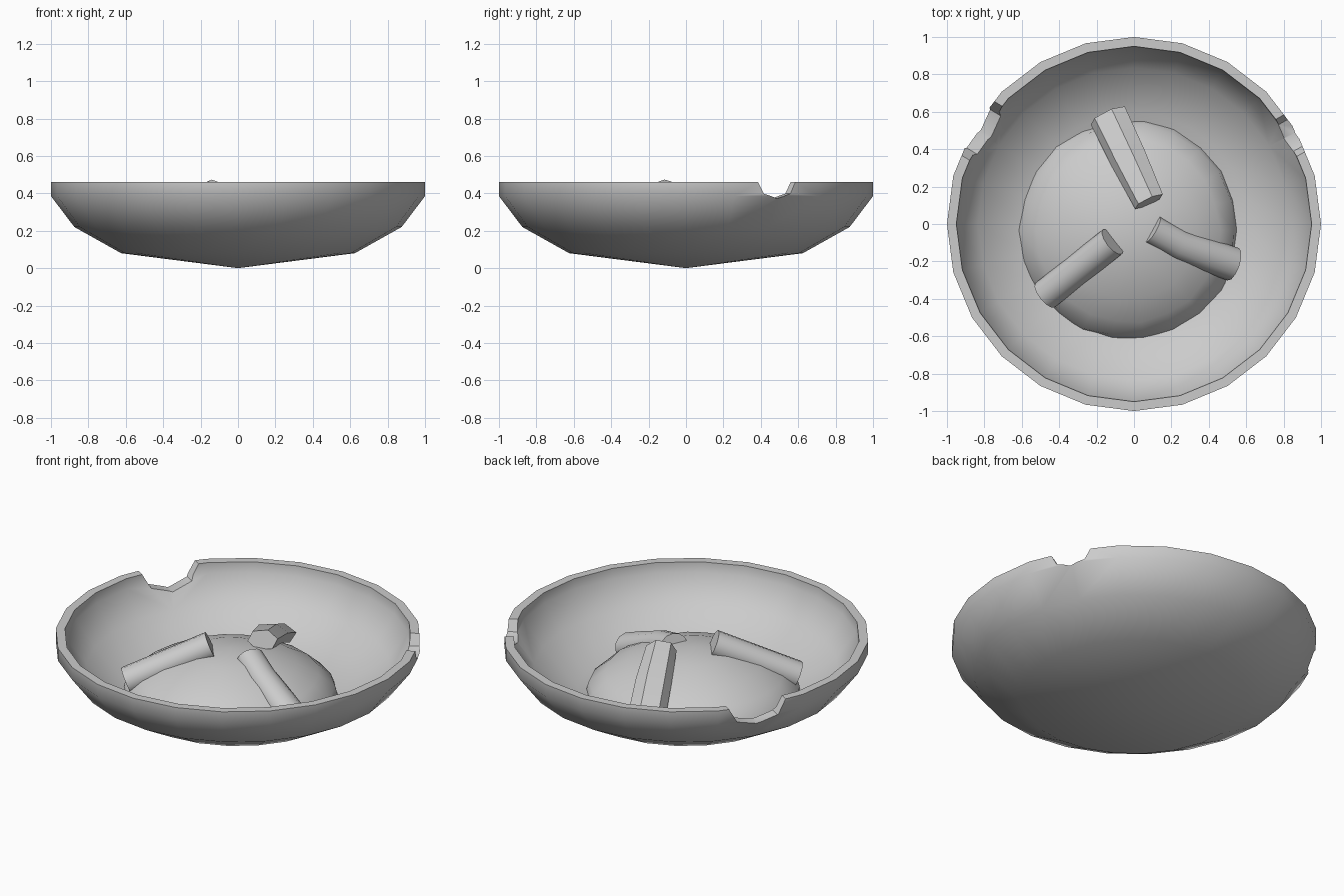
import bpy, bmesh, math, random
from mathutils import Vector

if "Cube" in bpy.data.objects:
    bpy.data.objects.remove(bpy.data.objects["Cube"])

random.seed(4)


def finish(name, bm, angle=40):
    bmesh.ops.recalc_face_normals(bm, faces=bm.faces[:])
    me = bpy.data.meshes.new(name)
    bm.to_mesh(me)
    bm.free()
    ob = bpy.data.objects.new(name, me)
    bpy.context.scene.collection.objects.link(ob)
    for o in bpy.context.selected_objects:
        o.select_set(False)
    ob.select_set(True)
    bpy.context.view_layer.objects.active = ob
    if angle:
        bpy.ops.object.shade_smooth_by_angle(angle=math.radians(angle))
    return ob


def skin(bm, rings):
    for a, b in zip(rings, rings[1:]):
        n = max(len(a), len(b))
        for i in range(n):
            j = (i + 1) % n
            if len(a) == 1:
                bm.faces.new((a[0], b[i], b[j]))
            elif len(b) == 1:
                bm.faces.new((a[i], a[j], b[0]))
            else:
                bm.faces.new((a[i], a[j], b[j], b[i]))


def lathe(bm, profile, n=24, cx=0, cy=0, jitter=0):
    rings = []
    for r, z in profile:
        ring = []
        for i in range(n if r else 1):
            t = 2 * math.pi * i / n
            k = r * (1 + random.uniform(-jitter, jitter))
            ring.append(bm.verts.new((cx + k * math.cos(t), cy + k * math.sin(t), z)))
        rings.append(ring)
    skin(bm, rings)


def butt(name, stations, n=12, phase=0):
    """Tube through (point, half width, half height) stations, capped at both ends."""
    bm = bmesh.new()
    pts = [Vector(s[0]) for s in stations]
    rings = []
    for k, (p, w, h) in enumerate(stations):
        d = (pts[min(k + 1, len(pts) - 1)] - pts[max(k - 1, 0)]).normalized()
        side = d.cross(Vector((0, 0, 1))).normalized()
        up = side.cross(d)
        rings.append([bm.verts.new(pts[k]
                      + side * w * math.cos(2 * math.pi * i / n + phase)
                      + up * h * math.sin(2 * math.pi * i / n + phase)) for i in range(n)])
    skin(bm, rings)
    bm.faces.new(rings[0])
    bm.faces.new(rings[-1])
    return finish(name, bm)


# shallow dish with wall thickness
bm = bmesh.new()
lathe(bm, [(0, 0), (0.625, 0.08), (0.875, 0.22), (1, 0.385), (1, 0.46),
           (0.95, 0.46), (0.945, 0.40), (0.835, 0.255), (0.595, 0.125), (0, 0.05)])
bowl = finish("bowl", bm, 0)

# rim notches, cut radially: angle, half width, depth
for ang, w, h in ((148.5, 0.17, 0.125), (29.5, 0.115, 0.09)):
    t = math.radians(ang)
    out, side = Vector((math.cos(t), math.sin(t), 0)), Vector((-math.sin(t), math.cos(t), 0))
    bm = bmesh.new()
    rings = []
    for r in (0.7, 1.2):
        rings.append([bm.verts.new(out * r + side * w * math.cos(i * math.pi / 4)
                      + Vector((0, 0, 0.462 + h * math.sin(i * math.pi / 4)))) for i in range(8)])
    skin(bm, rings)
    bm.faces.new(rings[0])
    bm.faces.new(rings[1])
    cutter = finish("notch_cutter", bm, 0)
    mod = bowl.modifiers.new("notch", 'BOOLEAN')
    mod.operation, mod.solver, mod.object = 'DIFFERENCE', 'EXACT', cutter
    bpy.context.view_layer.objects.active = bowl
    bpy.ops.object.modifier_apply(modifier=mod.name)
    bpy.data.objects.remove(cutter)

for o in bpy.context.selected_objects:
    o.select_set(False)
bowl.select_set(True)
bpy.context.view_layer.objects.active = bowl
bpy.ops.object.shade_smooth_by_angle(angle=math.radians(40))

# off-centre ash mound
bm = bmesh.new()
lathe(bm, [(0.59, 0.11), (0.57, 0.165), (0.49, 0.235), (0.37, 0.30), (0.2, 0.36), (0, 0.385)],
      n=22, cx=-0.03, cy=-0.035, jitter=0.015)
finish("ash_mound", bm, 60)

# three stubs leaning on the mound
butt("straight_butt", [((-0.115, -0.095, 0.40), 0.083, 0.08),
                       ((-0.475, -0.38, 0.20), 0.083, 0.08)])
butt("flat_butt", [((0.08, 0.12, 0.405), 0.085, 0.06),
                   ((-0.03, 0.35, 0.325), 0.10, 0.06),
                   ((-0.14, 0.58, 0.21), 0.105, 0.06)], n=6, phase=0.2)
butt("bent_butt", [((0.10, -0.03, 0.365), 0.078, 0.06),
                   ((0.24, -0.11, 0.31), 0.08, 0.065),
                   ((0.40, -0.17, 0.23), 0.09, 0.075),
                   ((0.53, -0.215, 0.165), 0.092, 0.08)])
